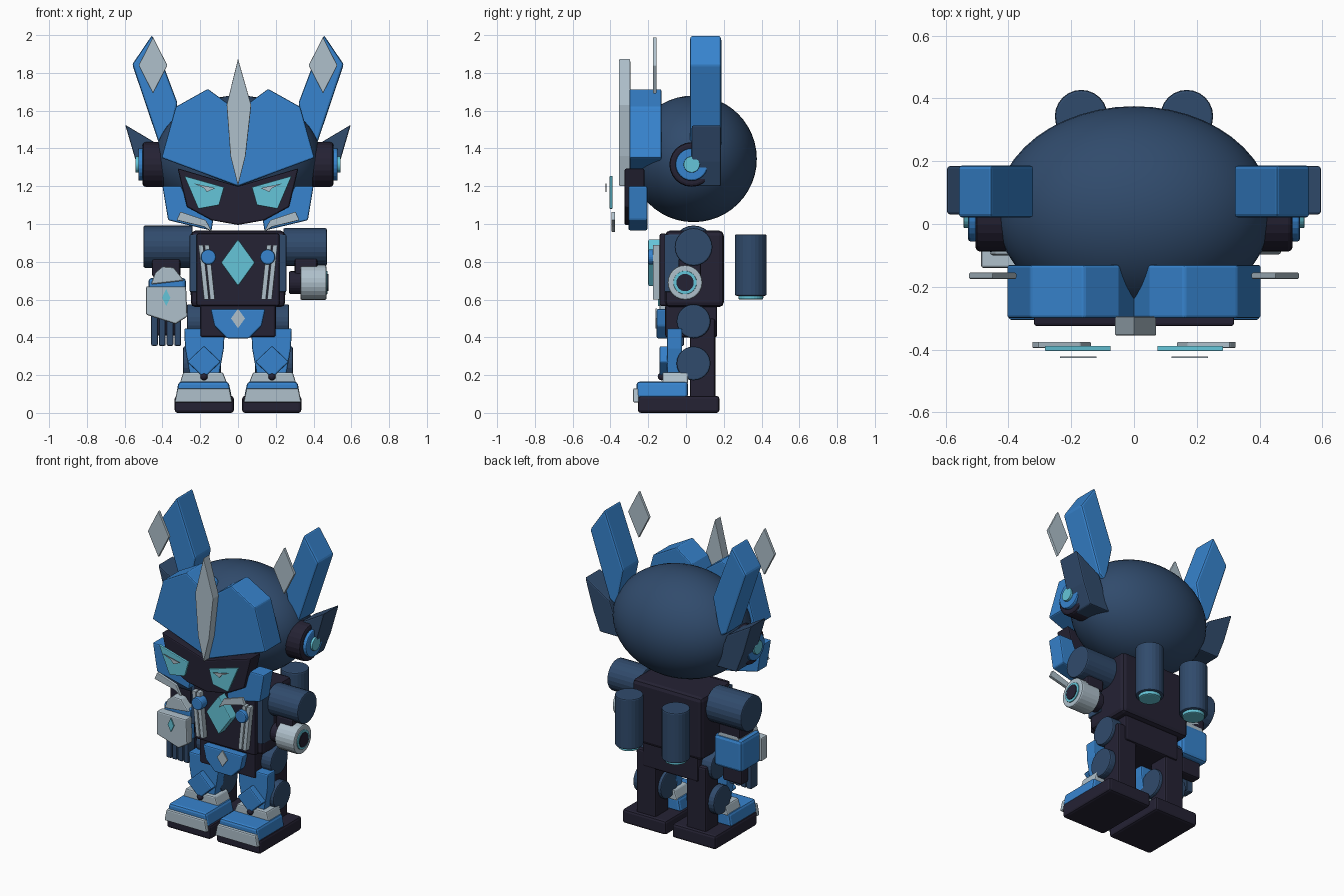
import bpy
import bmesh
from mathutils import Matrix, Vector

if "Cube" in bpy.data.objects:
    bpy.data.objects.remove(bpy.data.objects["Cube"], do_unlink=True)


def material(name, r, g, b):
    mat = bpy.data.materials.new(name)
    mat.use_nodes = True
    mat.diffuse_color = (r, g, b, 1)
    mat.node_tree.nodes["Principled BSDF"].inputs["Base Color"].default_value = (r, g, b, 1)
    return mat


BLUE = material("bright blue", .038, .23, .62)
NAVY = material("navy", .03, .07, .15)
BLACK = material("blackish violet", .018, .016, .034)
SILVER = material("pale silver", .43, .53, .6)
TEAL = material("light teal", .13, .56, .69)


def finish(name, bm, mat, bevel):
    bmesh.ops.recalc_face_normals(bm, faces=bm.faces)
    mesh = bpy.data.meshes.new(name)
    bm.to_mesh(mesh)
    bm.free()
    mesh.materials.append(mat)
    obj = bpy.data.objects.new(name, mesh)
    bpy.context.collection.objects.link(obj)
    if bevel:
        mod = obj.modifiers.new("soft_edges", "BEVEL")
        mod.width = bevel
        mod.segments = 2
        mod.limit_method = "ANGLE"
    return obj


def plate(name, mat, points, front, back, bevel=.008):
    """Front-view outline pushed from front to back."""
    bm = bmesh.new()
    face = bm.faces.new([bm.verts.new((x, front, z)) for x, z in points])
    out = bmesh.ops.extrude_face_region(bm, geom=[face])["geom"]
    verts = [v for v in out if isinstance(v, bmesh.types.BMVert)]
    bmesh.ops.translate(bm, verts=verts, vec=Vector((0, back - front, 0)))
    return finish(name, bm, mat, bevel)


def box(name, mat, xs, ys, zs, bevel=.012):
    (a, b), (low, high) = xs, zs
    return plate(name, mat, [(a, low), (b, low), (b, high), (a, high)], *ys, bevel)


def cylinder(name, mat, radius, center, span, axis="X", bevel=.008):
    """Round part; center holds the two other coordinates, span runs along the axis."""
    bm = bmesh.new()
    bmesh.ops.create_cone(bm, cap_ends=True, segments=24, radius1=radius,
                          radius2=radius, depth=abs(span[1] - span[0]))
    mid = sum(span) / 2
    if axis == "X":
        turn, place = Matrix.Rotation(1.5708, 4, "Y"), (mid, *center)
    elif axis == "Y":
        turn, place = Matrix.Rotation(1.5708, 4, "X"), (center[0], mid, center[1])
    else:
        turn, place = Matrix.Identity(4), (*center, mid)
    bmesh.ops.transform(bm, matrix=Matrix.Translation(place) @ turn, verts=bm.verts)
    return finish(name, bm, mat, bevel)


def ball(name, mat, center, scale, detail):
    bm = bmesh.new()
    bmesh.ops.create_uvsphere(bm, u_segments=detail, v_segments=detail // 2, radius=1)
    bmesh.ops.transform(bm, matrix=Matrix.LocRotScale(center, None, scale), verts=bm.verts)
    for face in bm.faces:
        face.smooth = True
    return finish(name, bm, mat, 0)


def diamond(x, z, wide, tall):
    return [(x, z + tall), (x + wide, z), (x, z - tall), (x - wide, z)]


# Skull and centre crest
ball("skull", NAVY, Vector((0, .04, 1.345)), Vector((.44, .335, .335)), 48)
plate("crest", SILVER, [(0, 1.875), (.07, 1.63), (.04, 1.36), (0, 1.2), (-.04, 1.36), (-.06, 1.63)],
      -.355, -.295, .004)
plate("face_mask", BLACK, [(0, 1.2), (.32, 1.295), (.27, 1.09), (.14, 1.02), (0, .995),
                           (-.14, 1.02), (-.27, 1.09), (-.32, 1.295)], -.325, -.22)

# Torso, pelvis and centre badges
box("torso", BLACK, (-.25, .25), (-.11, .2), (.56, .965), .025)
box("chest_panel", BLACK, (-.22, .22), (-.14, -.1), (.565, .95))
plate("chest_gem", TEAL, diamond(0, .795, .09, .125), -.2, -.135, .006)
box("pelvis", BLACK, (-.2, .2), (-.11, .165), (.4, .575))
plate("waist_guard", BLUE, [(-.145, .55), (.145, .55), (.125, .46), (.06, .395),
                            (-.06, .395), (-.125, .46)], -.155, -.09)
plate("waist_gem", SILVER, diamond(0, .5, .037, .052), -.162, -.154, 0)

for side, s in (("left", 1), ("right", -1)):
    def m(points):
        return [(s * x, z) for x, z in points]

    def span(a, b):
        return (s * a, s * b)

    # Helmet, cheeks and face details
    plate(f"{side}_helmet", BLUE, m([(0, 1.2), (.405, 1.35), (.33, 1.62), (.16, 1.715),
                                     (.05, 1.635), (0, 1.53)]), -.3, -.13)
    plate(f"{side}_cheek", BLUE, m([(.4, 1.2), (.3, 1.2), (.25, 1.08), (.13, 1.03),
                                    (.14, .965), (.37, 1.02)]), -.305, -.205)
    plate(f"{side}_jaw_trim", SILVER, m([(.325, 1.02), (.305, 1.065), (.17, 1.02),
                                         (.135, .955), (.18, .985)]), -.395, -.375, .004)
    plate(f"{side}_eye", TEAL, m([(.285, 1.255), (.073, 1.195), (.1, 1.1), (.21, 1.08)]),
          -.405, -.388, .004)
    plate(f"{side}_eye_glint", SILVER, m([(.235, 1.215), (.12, 1.19), (.165, 1.17),
                                          (.18, 1.19)]), -.427, -.422, 0)

    # Horns, ear fins and ear discs
    plate(f"{side}_horn", BLUE, m([(.455, 2), (.56, 1.845), (.42, 1.43), (.37, 1.4), (.32, 1.64)]),
          .02, .187, .012)
    plate(f"{side}_horn_inlay", SILVER, m(diamond(.45, 1.84, .076, .15)), -.175, -.155, .004)
    plate(f"{side}_ear_fin", NAVY, m([(.597, 1.525), (.42, 1.42), (.34, 1.2), (.49, 1.2),
                                      (.54, 1.33)]), .03, .185)
    ear = (.03, 1.315)
    cylinder(f"{side}_ear_drum", BLACK, .118, ear, span(.38, .505), bevel=.015)
    cylinder(f"{side}_ear_disc", BLUE, .086, ear, span(.5, .528))
    cylinder(f"{side}_ear_light", TEAL, .043, ear, span(.52, .543), bevel=.004)

    # Chest straps and buttons
    for part, shift in (("inner", 0), ("outer", .032)):
        top, low = .152 + shift, .122 + shift
        plate(f"{side}_{part}_strap", SILVER, m([(top, .89), (top + .026, .89), (low + .026, .6),
                                                (low, .6)]), -.175, -.135, .004)
    cylinder(f"{side}_chest_button", BLUE, .04, (s * .157, .825), (-.2, -.14), "Y")
    box(f"{side}_side_panel", NAVY, span(.21, .256), (-.115, 0), (.64, .945), .006)

    # Back thrusters
    cylinder(f"{side}_thruster", NAVY, .084, (s * .168, .343), (.62, .945), "Z")
    cylinder(f"{side}_thruster_glow", TEAL, .066, (s * .168, .343), (.6, .63), "Z")

    # Legs
    cylinder(f"{side}_hip", NAVY, .09, (.04, .485), span(.12, .27))
    box(f"{side}_leg", BLACK, span(.11, .25), (.02, .155), (.07, .5))
    cylinder(f"{side}_knee_joint", NAVY, .09, (.04, .262), span(.09, .29))
    plate(f"{side}_thigh_guard", BLUE, m([(.07, .447), (.285, .447), (.28, .34), (.255, .2),
                                         (.1, .2), (.075, .34)]), -.1, -.02)
    plate(f"{side}_knee_guard", BLUE, m(diamond(.18, .27, .09, .085)), -.14, -.07)
    ball(f"{side}_shin_bolt", BLACK, Vector((s * .18, -.13, .192)), Vector((.02, .02, .02)), 12)
    plate(f"{side}_ankle", SILVER, m([(.055, .15), (.31, .15), (.29, .215), (.08, .215)]), -.125, .01)

    # Feet
    box(f"{side}_sole", BLACK, span(.022, .335), (-.255, .177), (0, .09), .015)
    plate(f"{side}_foot_top", BLUE, m([(.032, .08), (.33, .08), (.315, .165), (.05, .165)]),
          -.262, .01, .015)
    plate(f"{side}_toe_cap", SILVER, m([(.03, .055), (.335, .055), (.32, .13), (.045, .13)]),
          -.28, -.25)

# Shoulders
cylinder("left_shoulder", NAVY, .1, (.04, .878), (.24, .47))
cylinder("right_shoulder", NAVY, .112, (.04, .88), (-.5, -.24))

# Left cannon arm
muzzle = (-.005, .69)
box("left_elbow", BLACK, (.3, .42), (-.04, .08), (.72, .82))
cylinder("cannon_mount", BLACK, .06, muzzle, (.27, .34))
cylinder("cannon_barrel", SILVER, .092, muzzle, (.33, .468))
cylinder("cannon_ring", TEAL, .062, muzzle, (.45, .474), bevel=.003)
cylinder("cannon_bore", BLACK, .046, muzzle, (.45, .478), bevel=0)

# Right arm and hand
box("right_elbow", BLACK, (-.455, -.305), (-.05, .1), (.72, .82))
plate("wrist", SILVER, [(-.46, .68), (-.44, .74), (-.4, .775), (-.34, .77), (-.285, .7)], -.1, .1)
box("hand", BLUE, (-.475, -.275), (-.09, .11), (.51, .715), .02)
plate("hand_guard", SILVER, [(-.487, .67), (-.275, .67), (-.268, .51), (-.33, .47), (-.487, .52)],
      -.14, -.08)
plate("hand_gem", TEAL, diamond(-.38, .61, .022, .045), -.147, -.139, 0)
for i in range(4):
    x = -.46 + i * .041
    box(f"finger_{i}", NAVY, (x, x + .036), (-.08, -.01), (.355, .53), .008)
box("thumb", BLACK, (-.45, -.31), (0, .07), (.41, .53))
